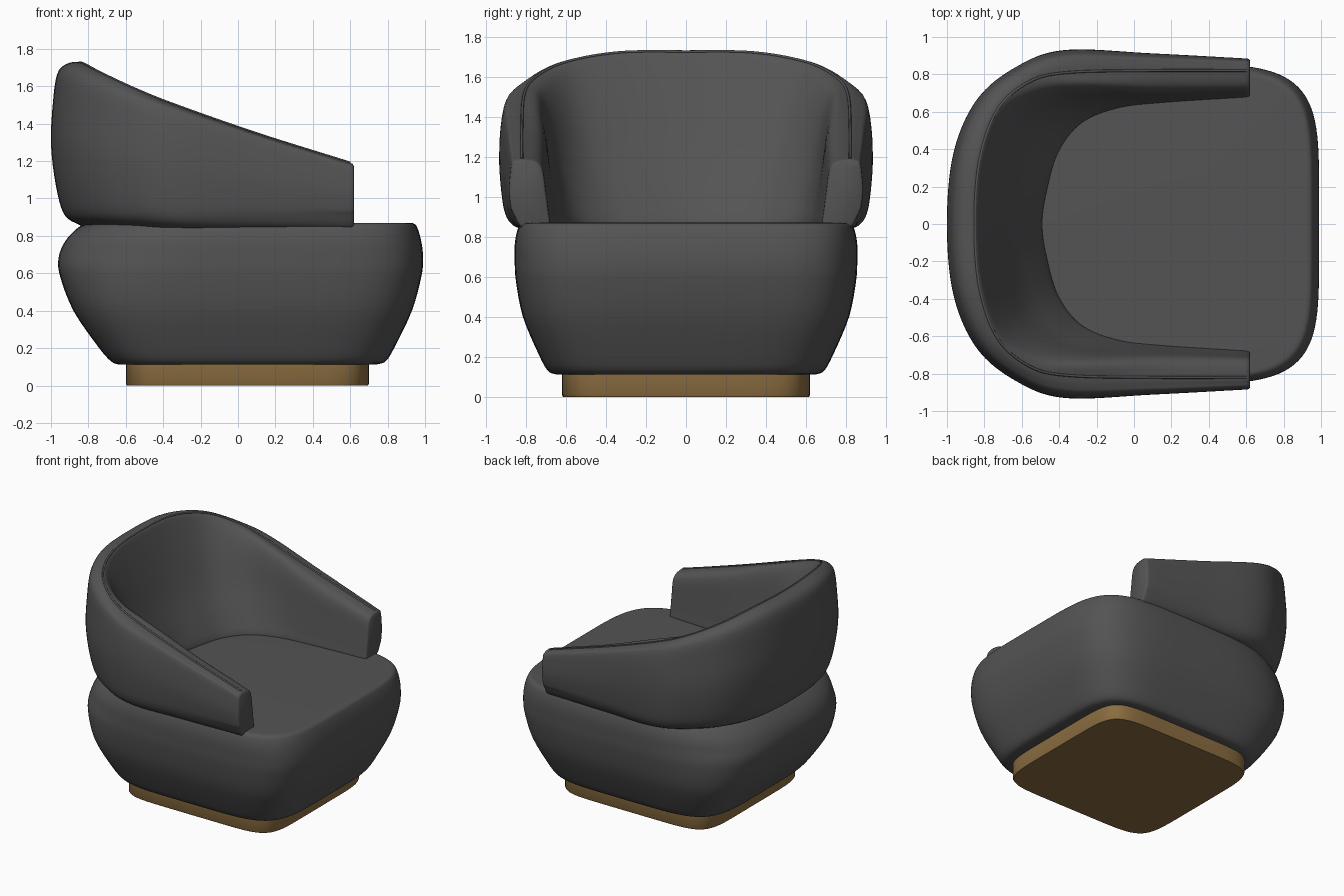
import bpy, math
from mathutils import Vector

if "Cube" in bpy.data.objects:
    bpy.data.objects.remove(bpy.data.objects["Cube"])


def material(name, rgb):
    m = bpy.data.materials.new(name)
    m.diffuse_color = (*rgb, 1)
    m.use_nodes = True
    m.node_tree.nodes["Principled BSDF"].inputs["Base Color"].default_value = m.diffuse_color
    return m


fabric = material("charcoal fabric", (0.088, 0.088, 0.088))
wood = material("brown wood", (0.26, 0.155, 0.052))


def catmull(pts, steps, closed=False):
    """Smooth list of points through the given ones."""
    pts = [Vector(p) for p in pts]
    n = len(pts)
    out = []
    for i in range(n if closed else n - 1):
        if closed:
            a, b, c, d = (pts[(i + k) % n] for k in (-1, 0, 1, 2))
        else:
            b, c = pts[i], pts[i + 1]
            a = pts[i - 1] if i else b * 2 - c
            d = pts[i + 2] if i + 2 < n else c * 2 - b
        for s in range(steps):
            t = s / steps
            out.append(0.5 * (2 * b + (c - a) * t + (2 * a - 5 * b + 4 * c - d) * t * t
                              + (3 * b - a - 3 * c + d) * t ** 3))
    if not closed:
        out.append(pts[-1])
    return out


def loft(name, rings, mat, angle=40):
    """Skin closed rings and cap both ends."""
    n = len(rings[0])
    verts = [tuple(p) for r in rings for p in r]
    faces = [(i * n + j, i * n + (j + 1) % n, (i + 1) * n + (j + 1) % n, (i + 1) * n + j)
             for i in range(len(rings) - 1) for j in range(n)]
    faces += [tuple(reversed(range(n))), tuple(range(len(verts) - n, len(verts)))]
    me = bpy.data.meshes.new(name)
    me.from_pydata(verts, [], faces)
    me.materials.append(mat)
    ob = bpy.data.objects.new(name, me)
    bpy.context.collection.objects.link(ob)
    bpy.ops.object.select_all(action='DESELECT')
    ob.select_set(True)
    bpy.context.view_layer.objects.active = ob
    bpy.ops.object.mode_set(mode='EDIT')
    bpy.ops.mesh.select_all(action='SELECT')
    bpy.ops.mesh.normals_make_consistent(inside=False)
    bpy.ops.object.mode_set(mode='OBJECT')
    bpy.ops.object.shade_smooth_by_angle(angle=math.radians(angle))
    return ob


def oval(x0, x1, hy, z, n_front, n_back, count=112):
    """Squarish ring with separate front and back roundness."""
    ring = []
    for i in range(count):
        a = 2 * math.pi * i / count
        c, s = math.cos(a), math.sin(a)
        n = n_front if c > 0 else n_back
        ring.append(((x0 + x1) / 2 + (x1 - x0) / 2 * math.copysign(abs(c) ** (2 / n), c),
                     hy * math.copysign(abs(s) ** (2 / n), s), z))
    return ring


# Plinth
loft("plinth", [oval(-0.595, 0.695, 0.615, 0, 7, 7), oval(-0.60, 0.70, 0.62, 0.01, 7, 7),
                oval(-0.60, 0.70, 0.62, 0.13, 7, 7)], wood)

# Seat: x back, x front, half width, z
profile = [(-0.64, 0.74, 0.65, 0.112), (-0.68, 0.79, 0.69, 0.13), (-0.75, 0.84, 0.735, 0.21),
           (-0.88, 0.93, 0.815, 0.40), (-0.95, 0.98, 0.85, 0.58), (-0.96, 0.99, 0.856, 0.68),
           (-0.925, 0.98, 0.855, 0.77), (-0.86, 0.96, 0.84, 0.84), (-0.81, 0.94, 0.82, 0.866),
           (-0.78, 0.90, 0.79, 0.87)]
rings = []
for x0, x1, hy, z in [tuple(Vector(p)) for p in catmull([Vector(p) for p in profile], 4)]:
    k = min(1, max(0, (z - 0.11) / 0.6))
    rings.append(oval(x0, x1, hy, z, 5, 5 - 1.8 * k))
loft("seat", rings, fabric)

# Wraparound back: outer x,y / seam x,y / inner foot x,y / top z / arm factor
half = [(-1.0, 0, -0.85, 0, -0.49, 0, 1.725, 0),
        (-0.965, 0.38, -0.825, 0.34, -0.46, 0.20, 1.72, 0),
        (-0.84, 0.665, -0.73, 0.61, -0.40, 0.39, 1.67, 0.05),
        (-0.63, 0.84, -0.56, 0.76, -0.28, 0.54, 1.59, 0.3),
        (-0.37, 0.93, -0.35, 0.81, -0.09, 0.62, 1.505, 0.6),
        (0.10, 0.912, 0.10, 0.82, 0.14, 0.65, 1.347, 0.9),
        (0.60, 0.885, 0.60, 0.82, 0.60, 0.68, 1.19, 1)]
mirror = [(a, -b, c, -d, e, -f, z, k) for a, b, c, d, e, f, z, k in reversed(half[1:])]
stations = catmull(mirror + half, 8)


def section(st):
    O, S, I = (Vector((st[i], st[i + 1], 0)) for i in (0, 2, 4))
    T, k = st[6], st[7]
    z0, h = 0.86, st[6] - 0.86
    inward = (I - O).normalized()

    def at(p, z):
        return Vector((p.x, p.y, z))

    def mix(a, b):
        return a * (1 - k) + b * k

    return catmull([
        at(O + inward * mix(0.15, 0.05), z0),
        at(O + inward * mix(0.07, 0.022), z0 + 0.055),
        at(O + inward * mix(0.025, 0.01), z0 + h * 0.25),
        at(O, z0 + h * 0.5),
        at(O + inward * mix(0.01, 0.005), z0 + h * 0.75),
        at(O.lerp(S, 0.22), T - 0.06 + 0.04 * k),
        at(O.lerp(S, 0.55), T - 0.006),
        at(S, T),
        at(S.lerp(I, mix(0.09, 0.5)), T - mix(0.06, 0.012)),
        at(S.lerp(I, mix(0.28, 0.74)), z0 + h * mix(0.72, 0.84)),
        at(S.lerp(I, mix(0.55, 0.86)), z0 + h * mix(0.42, 0.5)),
        at(S.lerp(I, mix(0.84, 0.96)), z0 + h * 0.17),
        at(I, z0),
        at(I.lerp(O, 0.15), z0 - 0.02),
        at(I.lerp(O, 0.6), z0 - 0.02)], 4, True)


def end_rings(ring):
    """Rounded arm end."""
    c = sum(ring, Vector()) / len(ring)
    return [Vector((0, 0, 0)) + c + (p - c) * s + Vector((dx, 0, 0)) for dx, s in ((0.013, 0.975),)
            for p in ring], [c + (p - c) * 0.90 + Vector((0.02, 0, 0)) for p in ring]


rings = [section(s) for s in stations]
first, last = end_rings(rings[0]), end_rings(rings[-1])
loft("backrest", [first[1], first[0]] + rings + list(last), fabric, 50)

# Piping along the top seam
cu = bpy.data.curves.new("top_piping", 'CURVE')
cu.dimensions = '3D'
cu.bevel_depth = 0.007
cu.bevel_resolution = 2
cu.use_fill_caps = True
sp = cu.splines.new('POLY')
sp.points.add(len(stations) - 1)
for p, s in zip(sp.points, stations):
    p.co = (s[2], s[3], s[6], 1)
cu.materials.append(fabric)
bpy.context.collection.objects.link(bpy.data.objects.new("top_piping", cu))
